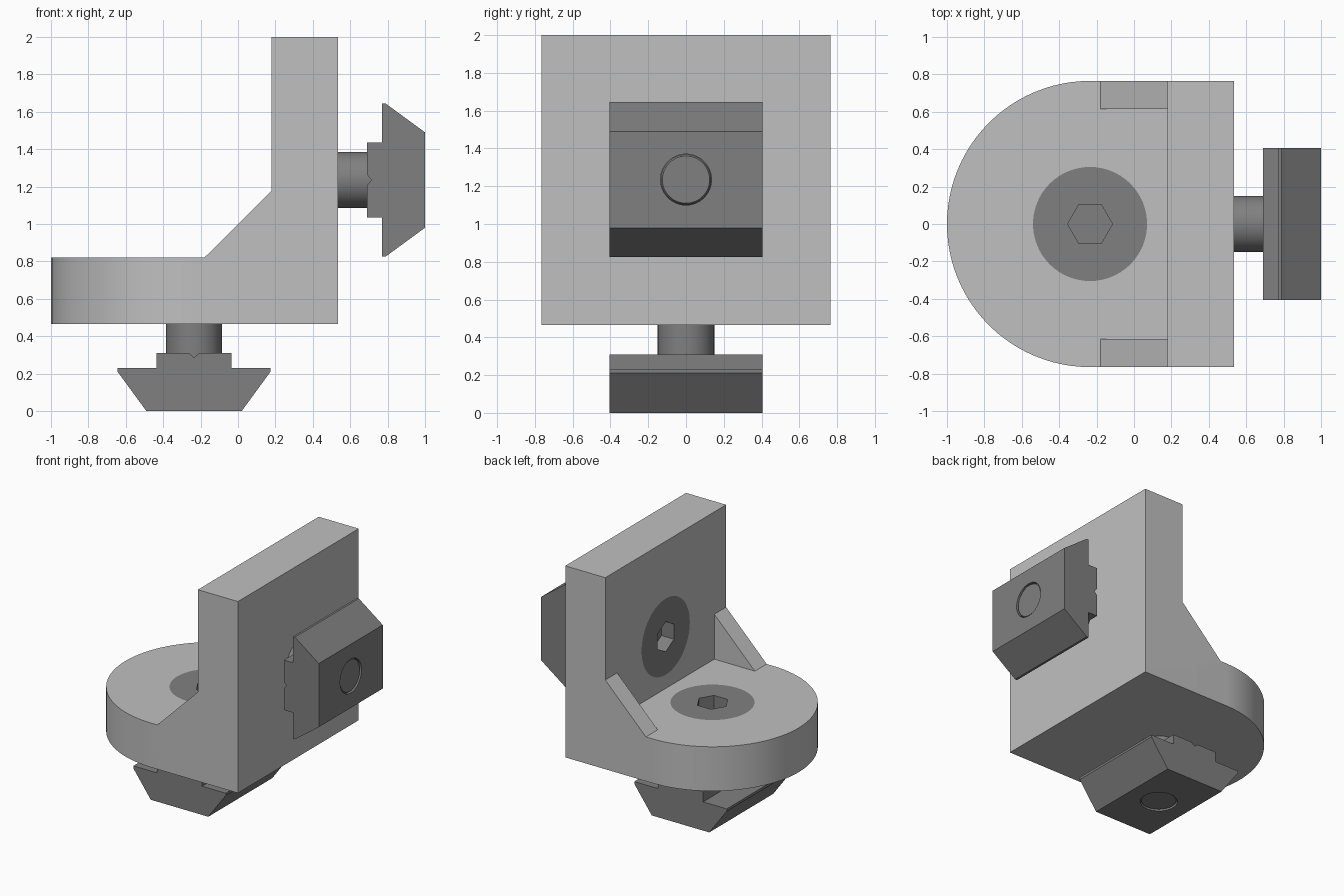
import bpy, bmesh, math
from mathutils import Matrix, Vector

cube = bpy.data.objects.get("Cube")
if cube:
    bpy.data.objects.remove(cube, do_unlink=True)


def material(name, value):
    mat = bpy.data.materials.new(name)
    mat.use_nodes = True
    colour = (value, value, value, 1)
    mat.diffuse_color = colour
    mat.node_tree.nodes["Principled BSDF"].inputs["Base Color"].default_value = colour
    return mat


LIGHT = material("light grey", 0.527)
DARK = material("dark grey", 0.216)


def finish(name, bm, mat):
    bmesh.ops.recalc_face_normals(bm, faces=bm.faces)
    mesh = bpy.data.meshes.new(name)
    bm.to_mesh(mesh)
    bm.free()
    mesh.materials.append(mat)
    obj = bpy.data.objects.new(name, mesh)
    bpy.context.collection.objects.link(obj)
    return obj


def prism(name, outline, start, sweep, mat):
    """Sweep an outline of 3D points, shifted by start, along sweep."""
    bm = bmesh.new()
    face = bm.faces.new([bm.verts.new(Vector(p) + Vector(start)) for p in outline])
    new = bmesh.ops.extrude_face_region(bm, geom=[face])["geom"]
    verts = [v for v in new if isinstance(v, bmesh.types.BMVert)]
    bmesh.ops.translate(bm, verts=verts, vec=sweep)
    if face.is_valid and not any(len(e.link_faces) == 2 for e in face.edges):
        bmesh.ops.delete(bm, geom=[face], context="FACES")
    return finish(name, bm, mat)


def lathe(name, profile, sides, mat):
    """Revolve (radius, height) points about z and cap both ends."""
    bm = bmesh.new()
    rings = []
    for r, z in profile:
        angles = [2 * math.pi * i / sides for i in range(sides)]
        rings.append([bm.verts.new((r * math.cos(a), r * math.sin(a), z)) for a in angles])
    for low, high in zip(rings, rings[1:]):
        for i in range(sides):
            j = (i + 1) % sides
            bm.faces.new((low[i], low[j], high[j], high[i]))
    bm.faces.new(rings[0])
    bm.faces.new(rings[-1])
    return finish(name, bm, mat)


def activate(obj):
    bpy.ops.object.select_all(action="DESELECT")
    obj.select_set(True)
    bpy.context.view_layer.objects.active = obj


def carve(obj, cutter, operation="DIFFERENCE"):
    activate(obj)
    mod = obj.modifiers.new("carve", "BOOLEAN")
    mod.operation, mod.object, mod.solver = operation, cutter, "EXACT"
    bpy.ops.object.modifier_apply(modifier=mod.name)
    bpy.data.objects.remove(cutter, do_unlink=True)


# Main sizes and the two fastener placements
HALF, AXIS, BOTTOM, INNER = 0.765, -0.235, 0.465, 0.82
FLOOR = Matrix.Translation((AXIS, 0, 0))
WALL = Matrix.Translation((1, 0, 1.235)) @ Matrix.Rotation(-math.pi / 2, 4, "Y")

# Bracket: side profile trimmed by the rounded plan
side = [(-1.1, BOTTOM), (0.535, BOTTOM), (0.535, 2), (0.18, 2),
        (0.18, 1.18), (-0.18, INNER), (-1.1, INNER)]
bracket = prism("bracket", [(x, 0, z) for x, z in side], (0, -HALF, 0), (0, 2 * HALF, 0), LIGHT)
arc = [math.pi * (0.5 + i / 48) for i in range(49)]
plan = [(AXIS + HALF * math.cos(a), HALF * math.sin(a), 0) for a in arc]
plan += [(0.535, -HALF, 0), (0.535, HALF, 0)]
# widen the plan past the straight faces so only the round end trims
plan = [(x if x < 0.5 else 0.7, y, z) for x, y, z in plan]
carve(bracket, prism("plan_cutter", plan, (0, 0, 0.2), (0, 0, 2), LIGHT), "INTERSECT")

# Open the inner corner, leaving a gusset on each side
corner = [(-0.6, 0, INNER), (0.18, 0, INNER), (0.18, 0, 1.6), (-0.6, 0, 1.6)]
carve(bracket, prism("corner_cutter", corner, (0, -0.615, 0), (0, 1.23, 0), LIGHT))

# Countersunk holes
for place in (FLOOR, WALL):
    hole = lathe("hole_cutter", [(0.15, 0.4), (0.15, 0.665), (0.305, INNER), (0.305, 0.9)], 64, LIGHT)
    hole.matrix_world = place
    bpy.context.view_layer.update()
    carve(bracket, hole)

# Countersunk screw with a hexagonal socket
screw = lathe("floor_screw", [(0.125, 0.008), (0.133, 0.02), (0.133, 0.25), (0.15, 0.27),
                              (0.15, 0.665), (0.305, INNER)], 64, DARK)
carve(screw, lathe("socket_cutter", [(0.12, 0.71), (0.12, 0.9)], 6, DARK))

# Slot nut with a grooved neck and tapered underside
half = [(0.255, 0), (0.41, 0.212), (0.41, 0.23), (0.2, 0.23), (0.2, 0.31), (0.027, 0.31)]
outline = half + [(0, 0.285)] + [(-x, z) for x, z in reversed(half)]
nut = prism("floor_slot_nut", [(x, 0, z) for x, z in outline], (0, -0.405, 0), (0, 0.81, 0), DARK)
carve(nut, lathe("thread_cutter", [(0.135, -0.1), (0.135, 0.4)], 64, DARK))

# Place one fastener in the floor and a copy in the wall
for part, copy_name in ((screw, "wall_screw"), (nut, "wall_slot_nut")):
    twin = part.copy()
    twin.data = part.data.copy()
    twin.name = copy_name
    bpy.context.collection.objects.link(twin)
    part.matrix_world = FLOOR
    twin.matrix_world = WALL

for obj in [o for o in bpy.context.scene.objects if o.type == "MESH"]:
    activate(obj)
    bpy.ops.object.shade_smooth_by_angle(angle=math.radians(25))
